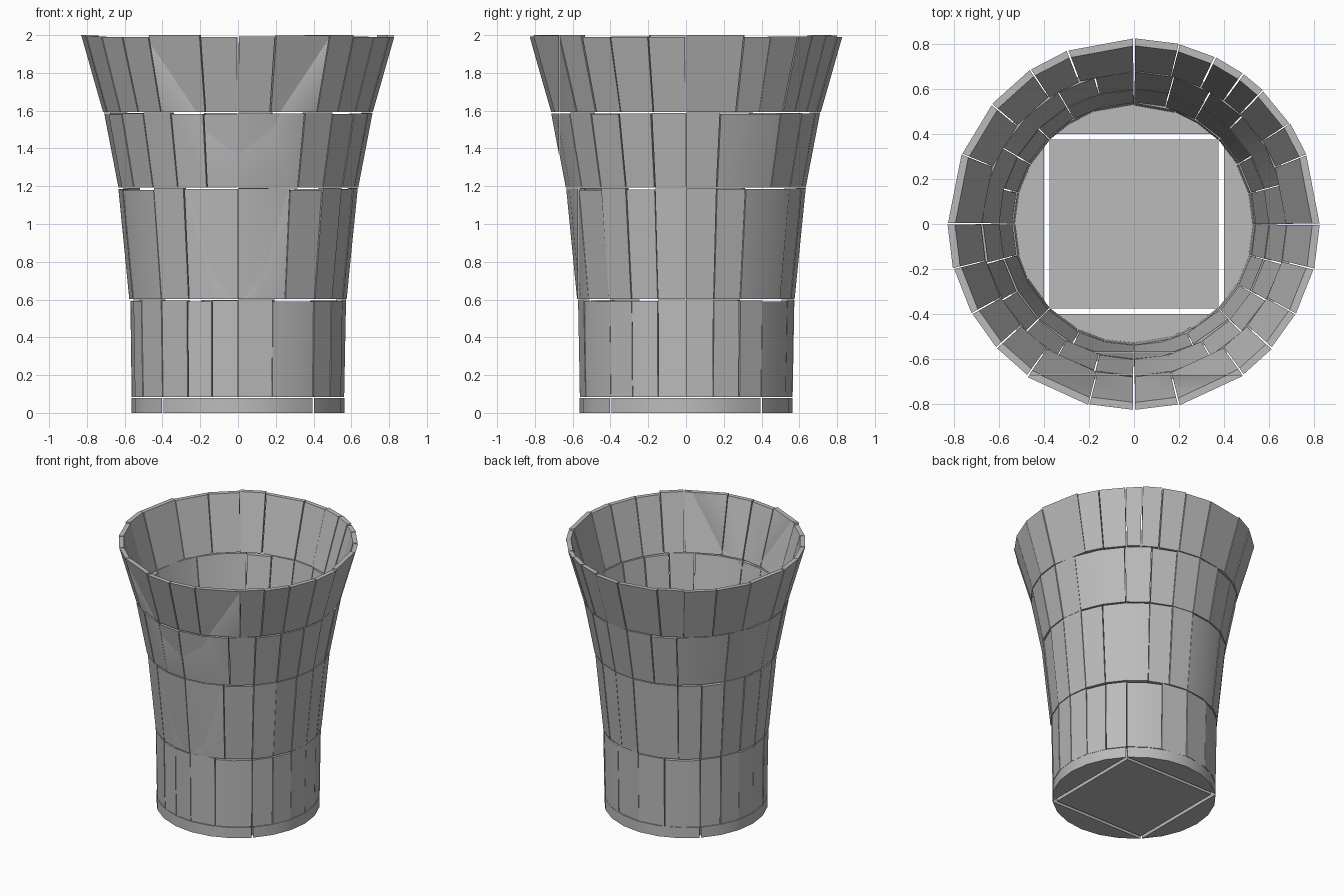
import bpy, bmesh, random
from math import sin, cos, radians, pi
from mathutils import Vector

if "Cube" in bpy.data.objects:
    bpy.data.objects.remove(bpy.data.objects["Cube"])
random.seed(4)

stone = bpy.data.materials.new("plain_grey")
stone.use_nodes = True
GREY = (0.5, 0.5, 0.5, 1)
stone.diffuse_color = GREY
stone.node_tree.nodes["Principled BSDF"].inputs["Base Color"].default_value = GREY

WALL = 0.033
GAP = 0.3  # joint half-width in degrees


def finish(bm, name):
    bmesh.ops.recalc_face_normals(bm, faces=bm.faces)
    mesh = bpy.data.meshes.new(name)
    bm.to_mesh(mesh)
    bm.free()
    mesh.materials.append(stone)
    obj = bpy.data.objects.new(name, mesh)
    bpy.context.collection.objects.link(obj)
    bpy.ops.object.select_all(action="DESELECT")
    obj.select_set(True)
    bpy.context.view_layer.objects.active = obj
    bpy.ops.object.shade_smooth_by_angle(angle=radians(30))
    return obj


def add_slab(bm, angles, low, high, shift):
    """Closed curved block between two (height, radius) levels."""
    rings = []
    for a in angles:
        c, s = cos(radians(a)), sin(radians(a))
        rings.append([bm.verts.new((c * r, s * r, z)) for r, z in (
            (low[1] + shift, low[0]), (high[1] + shift, high[0]),
            (high[1] + shift - WALL, high[0]), (low[1] + shift - WALL, low[0]))])
    for p, q in zip(rings, rings[1:]):
        for i in range(4):
            j = (i + 1) % 4
            bm.faces.new((p[i], q[i], q[j], p[j]))
    bm.faces.new(rings[0])
    bm.faces.new(rings[-1][::-1])


def split_front(bm, y):
    """Cut the front blocks along an upright plane and set the front part proud."""
    geom = bm.verts[:] + bm.edges[:] + bm.faces[:]
    cut = bmesh.ops.bisect_plane(bm, geom=geom, plane_co=(0, y, 0), plane_no=(0, 1, 0))
    edges = [e for e in cut["geom_cut"] if isinstance(e, bmesh.types.BMEdge)]
    bmesh.ops.split_edges(bm, edges=edges)
    bmesh.ops.holes_fill(bm, edges=[e for e in bm.edges if e.is_boundary], sides=0)
    for v in {v for f in bm.faces if f.calc_center_median().y < y - 1e-4 for v in f.verts}:
        v.co.y -= 0.003


# Joint angles of each course, counted from the right-hand side
rim_joints = [0, 22, 33, 46, 54, 64, 76, 90, 111, 124, 140, 158, 180,
              194, 209, 222, 235, 256, 270, 284, 306, 318, 331, 346, 360]
third_joints = [0, 15, 45, 60, 75, 90, 105, 120, 150, 180, 195, 210, 225, 240,
                255, 270, 300, 315, 330, 345, 360]
second_joints = [0, 15, 30, 60, 75, 90, 120, 135, 150, 165, 180, 195, 225, 243,
                 270, 296, 315, 330, 345, 360]
first_joints = [0, 15, 30, 45, 70, 90, 110, 135, 150, 165, 180, 195, 207, 225,
                242, 256, 270, 289, 315, 330, 345, 360]

courses = [
    ("lower_wall", (0.08, 0.564), (0.6, 0.574), first_joints, None),
    ("middle_wall", (0.6, 0.576), (1.19, 0.635), second_joints, -0.57),
    ("upper_wall", (1.19, 0.636), (1.59, 0.712), third_joints, -0.67),
    ("flared_rim", (1.59, 0.714), (2.0, 0.83), rim_joints, -0.67),
]

for name, low, high, joints, cut in courses:
    bm = bmesh.new()
    for n, (a, b) in enumerate(zip(joints, joints[1:])):
        mid = [(a + b) / 2] if b - a > 22 else []
        drop = random.uniform(0.002, 0.012) if n % 4 else 0
        top = (high[0] - drop, high[1] - drop * 0.3)
        base = (low[0] + 0.003, low[1])
        add_slab(bm, [a + GAP * random.uniform(0.1, 1)] + mid + [b - GAP], base, top,
                 random.uniform(-0.004, 0.001))
    if cut:
        split_front(bm, cut)
    finish(bm, name)

# Round floor: a square centre plate and four curved edge pieces
R, H = 0.563, 0.08


def prism(bm, outline, top):
    verts = [bm.verts.new((x, y, 0)) for x, y in outline]
    face = bm.faces.new(verts)
    up = bmesh.ops.extrude_face_region(bm, geom=[face])["geom"]
    bmesh.ops.translate(bm, vec=(0, 0, top),
                        verts=[v for v in up if isinstance(v, bmesh.types.BMVert)])


bm = bmesh.new()
s = 0.376
prism(bm, [(-s, -s), (s, -s), (s, s), (-s, s)], H - 0.004)
finish(bm, "floor_centre")

bm = bmesh.new()
for quarter in range(4):
    start = quarter * pi / 2 - pi / 4
    arc = [start + 0.008 + (pi / 2 - 0.016) * i / 6 for i in range(7)]
    prism(bm, [(R * cos(t), R * sin(t)) for t in arc], H)
finish(bm, "floor_edge")
